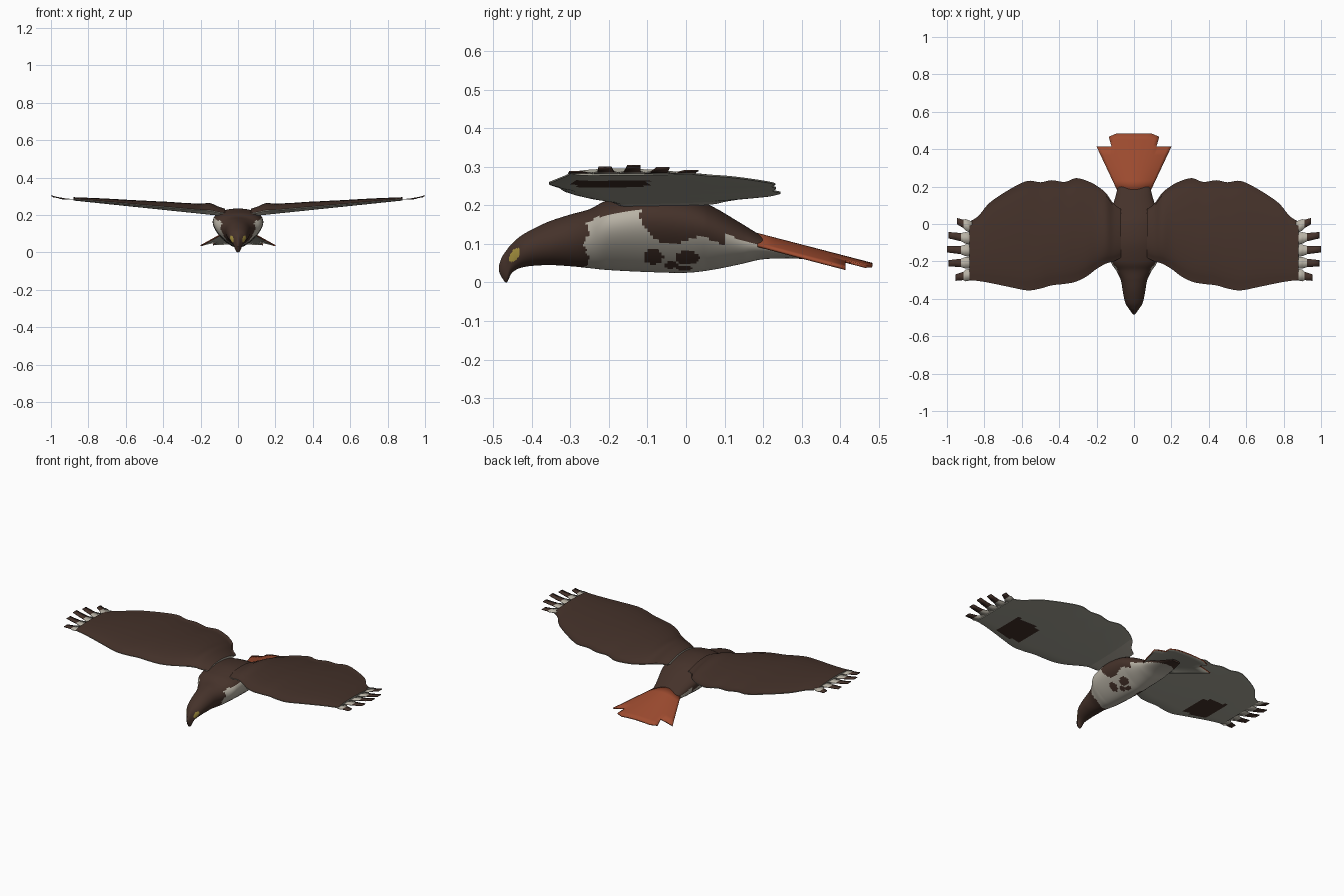
import bpy, bmesh, math
from mathutils import Vector

cube = bpy.data.objects.get("Cube")
if cube:
    bpy.data.objects.remove(cube)


def material(name, *rgb):
    linear = [((c / 255 + 0.055) / 1.055) ** 2.4 for c in rgb] + [1]
    m = bpy.data.materials.new(name)
    m.use_nodes = True
    m.diffuse_color = linear
    m.node_tree.nodes["Principled BSDF"].inputs["Base Color"].default_value = linear
    return m


brown = material("feather brown", 69, 50, 42)
grey = material("underwing grey", 166, 164, 151)
pale = material("pale cream", 184, 178, 165)
red = material("rust red", 159, 76, 48)
yellow = material("eye yellow", 164, 144, 62)


def smooth_path(keys, steps):
    """Catmull-Rom interpolation of rows of numbers."""
    rows = [Vector(k) for k in keys]
    out = []
    for i in range(len(rows) - 1):
        a, b = rows[max(i - 1, 0)], rows[i]
        c, d = rows[i + 1], rows[min(i + 2, len(rows) - 1)]
        for s in range(steps):
            t = s / steps
            out.append(b + 0.5 * t * (c - a + t * (2 * a - 5 * b + 4 * c - d + t * (3 * (b - c) + d - a))))
    return out + [rows[-1]]


def finish(name, bm, mats, rule, angle):
    bm.normal_update()
    for f in bm.faces:
        f.material_index = mats.index(rule(f.calc_center_median(), f.normal))
    mesh = bpy.data.meshes.new(name)
    bm.to_mesh(mesh)
    bm.free()
    for m in mats:
        mesh.materials.append(m)
    obj = bpy.data.objects.new(name, mesh)
    bpy.context.collection.objects.link(obj)
    bpy.ops.object.select_all(action="DESELECT")
    bpy.context.view_layer.objects.active = obj
    obj.select_set(True)
    bpy.ops.object.shade_smooth_by_angle(angle=math.radians(angle))
    return obj


def loft(name, rings, mats, rule, angle=35):
    bm = bmesh.new()
    loops = [[bm.verts.new(p) for p in ring] for ring in rings]
    n = len(loops[0])
    for a, b in zip(loops, loops[1:]):
        for j in range(n):
            k = (j + 1) % n
            bm.faces.new((a[j], a[k], b[k], b[j]))
    bm.faces.new(loops[0])
    bm.faces.new(loops[-1])
    bmesh.ops.recalc_face_normals(bm, faces=bm.faces)
    return finish(name, bm, mats, rule, angle)


def plate(name, patches, mats, rule, thickness):
    """Thin welded sheet whose underside takes the next material slot."""
    bm = bmesh.new()
    for rows in patches:
        grid = [[bm.verts.new(p) for p in row] for row in rows]
        for a, b in zip(grid, grid[1:]):
            for j in range(len(a) - 1):
                f = bm.faces.new((a[j], a[j + 1], b[j + 1], b[j]))
                f.normal_update()
                if f.normal.z < 0:
                    f.normal_flip()
    bmesh.ops.remove_doubles(bm, verts=bm.verts, dist=0.0001)
    obj = finish(name, bm, mats, rule, 40)
    mod = obj.modifiers.new("thickness", "SOLIDIFY")
    mod.thickness = thickness
    mod.offset = -1
    mod.material_offset = 1
    return obj


def mirror(obj):
    obj.modifiers.new("mirror", "MIRROR")


# Body with head and hooked beak: y, half width, bottom, top
body_keys = [
    (-0.485, 0.004, 0.028, 0.045), (-0.477, 0.011, 0.012, 0.066),
    (-0.465, 0.019, 0.0, 0.084), (-0.45, 0.03, 0.026, 0.102),
    (-0.42, 0.047, 0.04, 0.126), (-0.36, 0.06, 0.045, 0.156),
    (-0.3, 0.07, 0.042, 0.176), (-0.25, 0.092, 0.037, 0.19),
    (-0.2, 0.118, 0.032, 0.214), (-0.1, 0.127, 0.027, 0.234),
    (0.0, 0.124, 0.025, 0.224), (0.07, 0.116, 0.033, 0.196),
    (0.14, 0.1, 0.047, 0.155), (0.2, 0.085, 0.06, 0.12),
    (0.28, 0.06, 0.062, 0.088), (0.36, 0.03, 0.055, 0.066),
]
SIDES = 72


def body_ring(y, hw, lo, hi):
    flare = 0.38 * min(1, max(0, (y + 0.35) / 0.15)) * min(1, max(0.3, (0.2 - y) / 0.15))
    ring = []
    for j in range(SIDES):
        a = 2 * math.pi * j / SIDES
        x = hw * math.sin(a) * (1 + flare * math.cos(a))
        ring.append((x, y, (lo + hi) / 2 + (hi - lo) / 2 * math.cos(a)))
    return ring


# Flank spots: y, z, half length, half height
spots = [(-0.085, 0.067, 0.026, 0.02), (0.003, 0.064, 0.032, 0.018),
         (-0.04, 0.045, 0.018, 0.01), (-0.005, 0.037, 0.022, 0.007)]


def plumage(c, n):
    y, z = c.y, c.z
    wobble = 0.007 * math.sin(90 * z + 40 * y) + 0.003 * math.sin(310 * z)
    if ((y + 0.445 - 0.4 * (z - 0.07)) / 0.012) ** 2 + ((z - 0.071) / 0.018) ** 2 < 1:
        return yellow
    if y < -0.258 + wobble:
        return brown
    if any(math.hypot((y - sy) / ry, (z - sz) / rz) < 1 for sy, sz, ry, rz in spots):
        return brown
    if y < -0.115 + wobble:
        return brown if n.z > 0.5 else pale
    if y < 0.1:
        limit = 0.108 + 0.01 * math.sin(45 * y) + max(0, -0.08 - y)
    else:
        limit = 0.125 - 0.32 * (y - 0.1)
    return brown if z > limit else pale


loft("body", [body_ring(*r) for r in smooth_path(body_keys, 14)], [brown, pale, yellow], plumage, 60)

# Wings: span, leading edge, trailing edge, thickness
wing_keys = [
    (0.07, -0.18, 0.08, 0.037), (0.11, -0.2, 0.11, 0.046),
    (0.15, -0.212, 0.165, 0.058), (0.2, -0.24, 0.205, 0.05),
    (0.25, -0.278, 0.23, 0.047), (0.31, -0.308, 0.245, 0.044),
    (0.37, -0.32, 0.225, 0.042), (0.44, -0.328, 0.234, 0.038),
    (0.5, -0.345, 0.223, 0.035), (0.57, -0.355, 0.23, 0.031),
    (0.66, -0.338, 0.188, 0.027), (0.77, -0.315, 0.115, 0.021),
    (0.83, -0.305, 0.045, 0.017), (0.88, -0.3, 0.012, 0.014),
]
CHORD = 26


def wing_ring(x, lead, trail, thick):
    base = 0.2 + 0.104 * (x - 0.14)
    top, low = [], []
    for i in range(CHORD + 1):
        s = i / CHORD
        y = lead + (trail - lead) * s
        arch = max(0, math.sin(math.pi * s ** 0.75)) ** 0.6
        nose = 0.35 * max(0, 1 - s / 0.15) ** 2
        lift = 0.3 * s ** 3
        top.append((x, y, base + thick * max(nose, arch, lift) + 0.004))
        low.append((x, y, base + thick * (nose + lift)))
    return top + low[::-1]


def wing_colour(c, n):
    if n.z > 0:
        return brown
    if c.x < 0.17:
        return pale
    # Wrist patch on the underside
    return brown if 0.58 < c.x < 0.75 and -0.29 < c.y < -0.1 else grey


mirror(loft("wing", [wing_ring(*r) for r in smooth_path(wing_keys, 5)],
            [brown, grey, pale], wing_colour))

# Spread wingtip feathers: base y, tip x, tip y, tip z
tips = [(-0.02, 0.945, 0.015, 0.292), (-0.08, 0.99, -0.06, 0.299), (-0.143, 1.0, -0.135, 0.305),
        (-0.206, 0.99, -0.21, 0.3), (-0.268, 0.955, -0.287, 0.289)]
for number, (y0, x1, y1, z1) in enumerate(tips):
    rows = []
    split = 0.925 if x1 > 0.97 else 0.912
    for x, width in ((0.865, 0.064), (0.9, 0.062), (split, 0.044), ((split + x1) / 2, 0.039), (x1, 0.034)):
        t = (x - 0.865) / (x1 - 0.865)
        y = y0 + (y1 - y0) * t
        z = 0.285 + (z1 - 0.285) * t * t
        rows.append([(x, y + side * width / 2, z) for side in (-1, 1)])
    mirror(plate(f"wingtip_feather_{number + 1}", [rows], [brown, brown, pale, pale],
                 lambda c, n: pale if c.x < split else brown, 0.004))


# Fanned tail: one arched sheet with a longer middle
def tail_point(u, y):
    half = 0.095 + 0.47 * (y - 0.19)
    return (u * half, y, 0.127 - 0.26 * (y - 0.19) - 0.03 * u * u)


def tail_end(u):
    return 0.484 - 0.018 * max(0, abs(u) - 0.4) / 0.2


wide = [k / 10 for k in range(-10, 11)]
middle = [u for u in wide if abs(u) < 0.61]
fan = [[tail_point(u, 0.185 + 0.0458 * i) for u in wide] for i in range(6)]
longer = [[tail_point(u, 0.414 + (tail_end(u) - 0.414) * i / 2) for u in middle] for i in range(3)]
plate("tail", [fan, longer], [red, grey], lambda c, n: red, 0.007)
